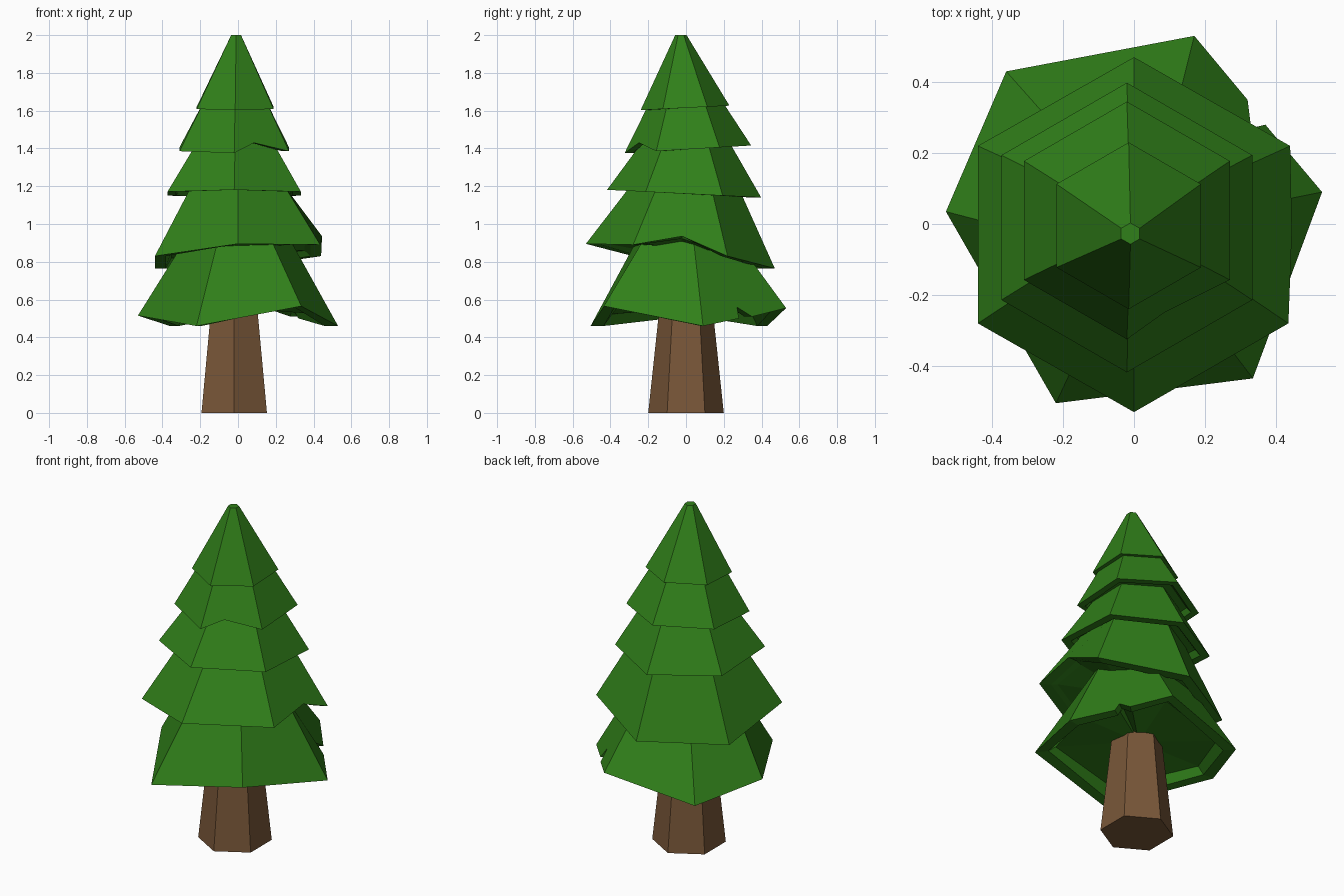
import bpy, bmesh
from math import cos, sin, radians
from mathutils import Vector

if "Cube" in bpy.data.objects:
    bpy.data.objects.remove(bpy.data.objects["Cube"])


def material(name, rgb):
    m = bpy.data.materials.new(name)
    m.diffuse_color = (*rgb, 1)
    m.use_nodes = True
    m.node_tree.nodes["Principled BSDF"].inputs["Base Color"].default_value = m.diffuse_color
    return m


GREEN = material("needles", (0.03, 0.215, 0.01))
BROWN = material("bark", (0.19, 0.095, 0.04))


def finish(name, bm, mat):
    bmesh.ops.recalc_face_normals(bm, faces=bm.faces)
    me = bpy.data.meshes.new(name)
    bm.to_mesh(me)
    bm.free()
    me.materials.append(mat)
    ob = bpy.data.objects.new(name, me)
    bpy.context.collection.objects.link(ob)
    return ob


def hexagon(cx, cy, r, z, start=30, tilt=0.0):
    """Six points counter-clockwise; tilt raises z along +y."""
    pts = []
    for k in range(6):
        a = radians(start + 60 * k)
        y = cy + r * sin(a)
        pts.append((cx + r * cos(a), y, z + tilt * y))
    return pts


def skirt(name, rim, top, extras=None, lift=0.03):
    """Branch tier with a shallow hollow; extras adds points after a rim corner."""
    extras = extras or {}
    bm = bmesh.new()
    corners = [bm.verts.new(p) for p in rim]
    tops = [bm.verts.new(p) for p in top]
    outer = []
    for k in range(6):
        n = (k + 1) % 6
        mids = [bm.verts.new(p) for p in extras.get(k, [])]
        bm.faces.new([corners[k], *mids, corners[n], tops[n], tops[k]])
        outer += [corners[k], *mids]
    bm.faces.new(tops)
    # underside: thin rim, short inner wall, ceiling fan
    c = sum((Vector(p) for p in rim), Vector()) / 6
    previous = outer
    for scale, rise, flat in ((0.87, 0.0, 0.0), (0.8, lift, 0.4)):
        ring = []
        for v in outer:
            p = c + (v.co - c) * scale
            p.z = v.co.z * (1 - flat) + c.z * flat + rise
            ring.append(bm.verts.new(p))
        for i in range(len(ring)):
            j = (i + 1) % len(ring)
            bm.faces.new([previous[i], previous[j], ring[j], ring[i]])
        previous = ring
    centre = bm.verts.new(c + Vector((0, 0, lift + 0.01)))
    for i in range(len(previous)):
        bm.faces.new([previous[i], previous[(i + 1) % len(previous)], centre])
    return finish(name, bm, GREEN)


# Tapered six-sided trunk
bm = bmesh.new()
low = [bm.verts.new(p) for p in hexagon(-0.02, 0, 0.2, 0)]
high = [bm.verts.new(p) for p in hexagon(-0.02, 0, 0.136, 0.6)]
for k in range(6):
    n = (k + 1) % 6
    bm.faces.new([low[k], low[n], high[n], high[k]])
bm.faces.new(low)
bm.faces.new(high)
finish("trunk", bm, BROWN)

# Bottom tier: turned, wavy rim with a nick at the back right
skirt("branches_1",
      [(0.53, 0.09, 0.46), (0.17, 0.53, 0.555), (-0.36, 0.43, 0.46),
       (-0.53, 0.035, 0.515), (-0.22, -0.505, 0.46), (0.335, -0.435, 0.565)],
      hexagon(0, 0, 0.26, 0.95, start=8),
      {0: [(0.37, 0.28, 0.5), (0.33, 0.27, 0.56), (0.32, 0.35, 0.51)]}, 0.045)

# Second tier: drooping towards the back, lifted at the right
skirt("branches_2",
      [(0.44, 0.22, 0.83), (0, 0.47, 0.765), (-0.44, 0.22, 0.765),
       (-0.44, -0.28, 0.83), (0, -0.53, 0.895), (0.435, -0.28, 0.89)],
      hexagon(0, -0.01, 0.285, 1.2),
      {5: [(0.445, -0.02, 0.935)]})

# Third and fourth tiers
skirt("branches_3", hexagon(-0.02, -0.01, 0.408, 1.16, tilt=-0.05),
      hexagon(-0.015, 0, 0.22, 1.45))
skirt("branches_4", hexagon(-0.02, 0.01, 0.335, 1.395, tilt=0.06),
      hexagon(-0.015, 0, 0.185, 1.66),
      {4: [(0.085, -0.25, 1.43)]})

# Pointed top tier
skirt("branches_5", hexagon(-0.015, -0.005, 0.235, 1.615, tilt=0.05),
      hexagon(-0.01, -0.027, 0.03, 2.0))
